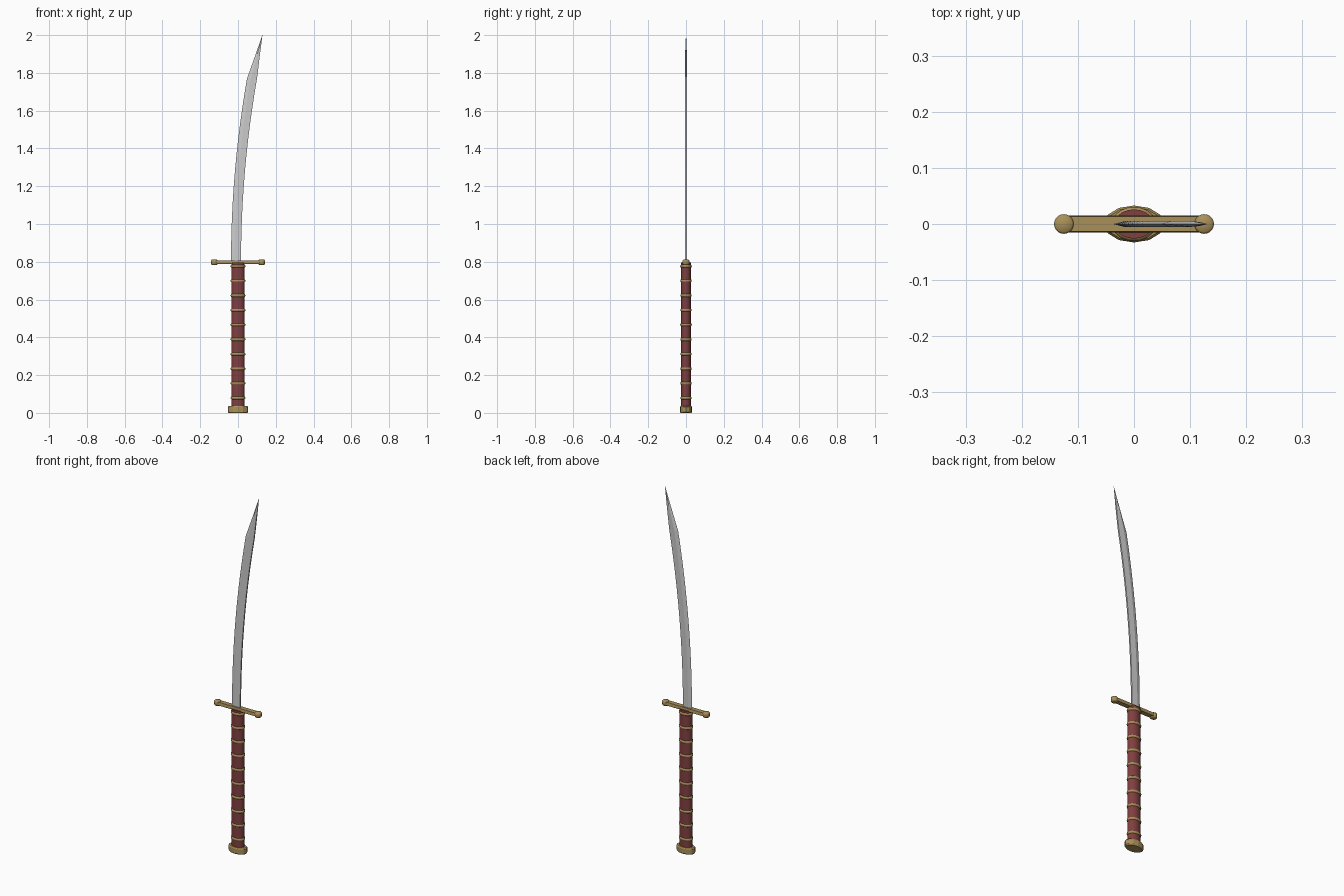
import bpy, bmesh, math

if "Cube" in bpy.data.objects:
    bpy.data.objects.remove(bpy.data.objects["Cube"])

def material(name, rgb):
    m = bpy.data.materials.new(name)
    m.diffuse_color = (*rgb, 1)
    m.use_nodes = True
    m.node_tree.nodes["Principled BSDF"].inputs["Base Color"].default_value = m.diffuse_color
    return m

brass = material("brass", (0.40, 0.28, 0.10))
leather = material("leather", (0.22, 0.05, 0.05))

def loft(name, rings, mat=None, smooth=None):
    """Skin a list of equal-length closed rings and cap both ends."""
    bm = bmesh.new()
    vs = [[bm.verts.new(p) for p in r] for r in rings]
    n = len(rings[0])
    for a, b in zip(vs, vs[1:]):
        for i in range(n):
            j = (i + 1) % n
            bm.faces.new((a[i], a[j], b[j], b[i]))
    bm.faces.new(vs[0][::-1])
    bm.faces.new(vs[-1])
    bmesh.ops.recalc_face_normals(bm, faces=bm.faces)
    me = bpy.data.meshes.new(name)
    bm.to_mesh(me)
    bm.free()
    ob = bpy.data.objects.new(name, me)
    bpy.context.collection.objects.link(ob)
    if mat:
        me.materials.append(mat)
    if smooth:
        bpy.ops.object.select_all(action='DESELECT')
        ob.select_set(True)
        bpy.context.view_layer.objects.active = ob
        bpy.ops.object.shade_smooth_by_angle(angle=math.radians(smooth))
    return ob

def ellipse(rx, ry, z, n, cx=0):
    return [(cx + rx * math.cos(2 * math.pi * i / n),
             ry * math.sin(2 * math.pi * i / n), z) for i in range(n)]

# Grip, with evenly spaced brass bands
loft("grip", [ellipse(0.035, 0.026, z, 20) for z in (0.03, 0.795)], leather, 40)
for k in range(10):
    z = 0.079 + k * 0.0775
    loft(f"grip_band_{k + 1}", [ellipse(0.034 + d, 0.025 + d, z + h, 20) for d, h in
         ((0, -0.008), (0.004, -0.005), (0.0055, 0), (0.004, 0.005), (0, 0.008))], brass, 50)

# Pommel
loft("pommel", [ellipse(0.054 * s, 0.033 * s, z, 12) for s, z in
     ((0.9, 0), (1, 0.006), (1, 0.03), (0.9, 0.036))], brass)

# Cross guard: bar with a knob on each end
def bar_section(x):
    return [(x, y, z) for y, z in ((-0.013, 0.789), (0.013, 0.789), (0.015, 0.793),
            (0.013, 0.807), (-0.013, 0.807), (-0.015, 0.793))]
loft("guard_bar", [bar_section(-0.125), bar_section(0.125)], brass)
for side, x in (("left", -0.125), ("right", 0.125)):
    loft(f"guard_knob_{side}", [ellipse(r, r, z, 20, x) for r, z in
         ((0.014, 0.784), (0.0175, 0.788), (0.0175, 0.807), (0.014, 0.811))], brass, 50)

# Blade: sharp convex edge, two ridges and a flat spine, bent along a parabola
def blade_section(z, edge, spine, t):
    w = spine - edge
    return [(edge, 0, z), (edge + 0.38 * w, -0.0055 * t, z), (spine, -0.004 * t, z),
            (spine, 0.004 * t, z), (edge + 0.38 * w, 0.0055 * t, z)]

sections = []
for k in range(13):
    z = 0.80 + 0.97 * k / 12
    bend = 0.090 * (z - 0.80) ** 2
    sections.append(blade_section(z, -0.037 + bend, 0.016 + bend, 1))
sections.append(blade_section(1.90, 0.094, 0.1165, 0.9))
sections.append(blade_section(2.00, 0.1285, 0.1295, 0.1))
loft("blade", sections)
